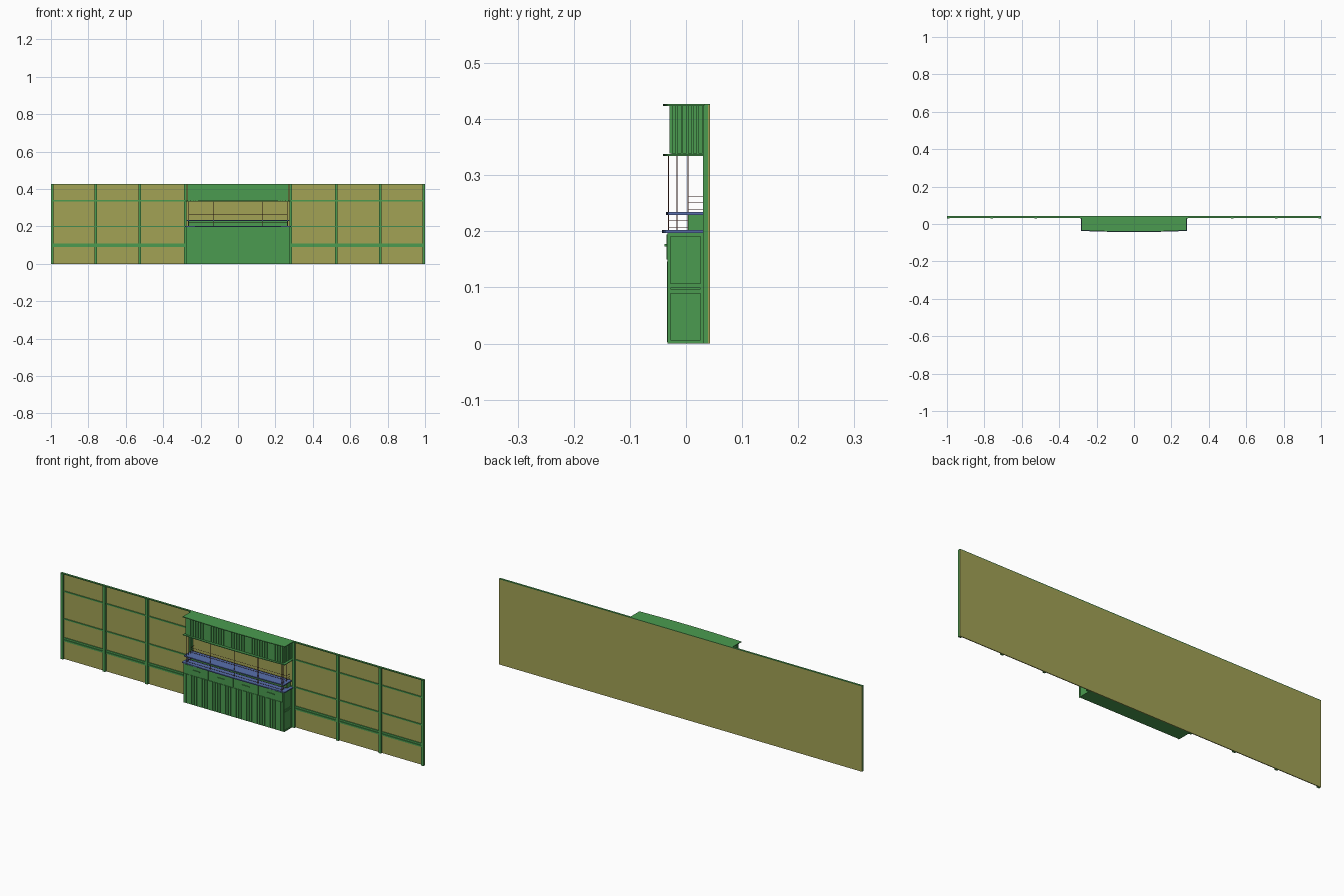
import bpy, bmesh

if "Cube" in bpy.data.objects:
    bpy.data.objects.remove(bpy.data.objects["Cube"])

def mat(name, c):
    m = bpy.data.materials.new(name)
    m.diffuse_color = (*c, 1)
    m.use_nodes = True
    m.node_tree.nodes["Principled BSDF"].inputs["Base Color"].default_value = m.diffuse_color
    return m

GREEN = mat("green_paint", (0.07, 0.33, 0.08))
OLIVE = mat("olive_wall", (0.36, 0.36, 0.09))
BLUE = mat("blue_top", (0.10, 0.16, 0.42))
BROWN = mat("brown_bar", (0.16, 0.05, 0.04))

def boxes(name, items, material):
    """One object from (x0, x1, y0, y1, z0, z1) boxes."""
    bm = bmesh.new()
    for x0, x1, y0, y1, z0, z1 in items:
        v = bmesh.ops.create_cube(bm, size=1)["verts"]
        bmesh.ops.scale(bm, vec=(x1 - x0, y1 - y0, z1 - z0), verts=v)
        bmesh.ops.translate(bm, vec=((x0 + x1) / 2, (y0 + y1) / 2, (z0 + z1) / 2), verts=v)
    return finish(name, bm, material)

def finish(name, bm, material):
    me = bpy.data.meshes.new(name)
    bm.to_mesh(me)
    bm.free()
    me.materials.append(material)
    o = bpy.data.objects.new(name, me)
    bpy.context.collection.objects.link(o)
    return o

def bowed_plate(name, hx, front, bow, back, z0, z1, material):
    """Flat slab whose front edge bows gently forward."""
    bm = bmesh.new()
    n = 16
    pts = [(hx, back), (-hx, back)]
    for i in range(n + 1):
        t = -1 + 2 * i / n
        pts.append((hx * t, front + bow * t ** 2))
    f = bm.faces.new([bm.verts.new((x, y, z0)) for x, y in pts])
    r = bmesh.ops.extrude_face_region(bm, geom=[f])
    bmesh.ops.translate(bm, vec=(0, 0, z1 - z0),
                        verts=[g for g in r["geom"] if isinstance(g, bmesh.types.BMVert)])
    bmesh.ops.recalc_face_normals(bm, faces=bm.faces)
    return finish(name, bm, material)

def mirror(items):
    return items + [(-b, -a, c, d, e, f) for a, b, c, d, e, f in items]

# Back wall with posts and rails
boxes("wall_panel", [(-1, 1, 0.039, 0.043, 0, 0.425)], OLIVE)
boxes("wall_posts", mirror([(x - 0.007, x + 0.007, 0.030, 0.040, 0, 0.425)
                            for x in (0.283, 0.526, 0.76, 0.993)]), GREEN)
boxes("wall_rails", [(-0.999, 0.999, 0.035, 0.040, a, b) for a, b in
                     ((0.334, 0.340), (0.197, 0.203), (0.089, 0.097), (0.099, 0.108))], GREEN)
boxes("wall_cap", [(-1, 1, 0.033, 0.043, 0.423, 0.427)], GREEN)

# Counter body with vertical slats
H = 0.274
boxes("counter_body", [(-H, H, -0.031, 0.039, 0, 0.197)], GREEN)
N = 38
pitch = 2 * H / N
boxes("counter_slats", [(-H + i * pitch + 0.002, -H + (i + 1) * pitch - 0.002, -0.034, -0.030, 0.003, 0.146)
                        for i in range(N)], GREEN)

# Counter side frames and bands
side = [(H - 0.001, H + 0.003, y0, y1, z0, z1) for y0, y1, z0, z1 in
        ((-0.033, -0.028, 0, 0.197), (0.026, 0.030, 0, 0.197), (-0.028, 0.026, 0, 0.006),
         (-0.028, 0.026, 0.191, 0.197), (-0.028, 0.026, 0.089, 0.097), (-0.028, 0.026, 0.099, 0.107))]
boxes("counter_side_frames", mirror(side), GREEN)

# Drawers and pulls
dw = 2 * H / 4
drawers, pulls = [], []
for i in range(4):
    c = -H + (i + 0.5) * dw
    drawers.append((c - dw / 2 + 0.003, c + dw / 2 - 0.003, -0.035, -0.030, 0.150, 0.194))
    pulls.append((c - 0.020, c + 0.020, -0.0385, -0.034, 0.173, 0.177))
boxes("drawer_fronts", drawers, GREEN)
boxes("drawer_pulls", pulls, GREEN)

# Blue counter top, raised ledge and its back riser
bowed_plate("counter_top", 0.283, -0.043, 0.006, 0.031, 0.197, 0.202, BLUE)
boxes("ledge_riser", [(-0.268, 0.268, 0.004, 0.030, 0.202, 0.229)], GREEN)
bowed_plate("raised_ledge", 0.276, -0.036, 0.004, 0.030, 0.229, 0.234, BLUE)

# Thin uprights and rods of the open screen
r = 0.0009
def upright(x, y):
    return (x - r, x + r, y - r, y + r, 0.202, 0.336)
boxes("screen_uprights", [upright(x, -0.031) for x in (-0.264, -0.132, 0, 0.132, 0.264)]
      + [upright(x, y) for x in (-0.264, 0.264) for y in (-0.016, 0.004)], BROWN)
boxes("screen_rods", [(-0.264, 0.264, -0.0315, -0.0305, z, z + 0.001) for z in (0.207, 0.219)]
      + [(-0.264, 0.264, 0.0045, 0.0055, z, z + 0.001) for z in (0.239, 0.250, 0.262)]
      + mirror([(0.2635, 0.2645, -0.031, 0.004, z, z + 0.001) for z in (0.207, 0.219)]
               + [(0.2635, 0.2645, 0.005, 0.030, z, z + 0.001) for z in (0.239, 0.250, 0.262)]), BROWN)

# Overhead canopy with slats on three sides
C = 0.268
boxes("canopy_body", [(-C, C, -0.026, 0.040, 0.336, 0.425)], GREEN)
p = 2 * C / N
boxes("canopy_front_slats", [(-C + i * p + 0.002, -C + (i + 1) * p - 0.002, -0.029, -0.025, 0.339, 0.423)
                             for i in range(N)], GREEN)
boxes("canopy_side_slats", mirror([(C - 0.001, C + 0.003, -0.026 + i * 0.0094 + 0.001, -0.026 + (i + 1) * 0.0094 - 0.001,
                                    0.339, 0.423) for i in range(7)]), GREEN)
for nm, z in (("canopy_lower_cornice", 0.334), ("canopy_upper_cornice", 0.4235)):
    bowed_plate(nm, 0.281, -0.041, 0.007, 0.040, z, z + 0.0035, GREEN)
